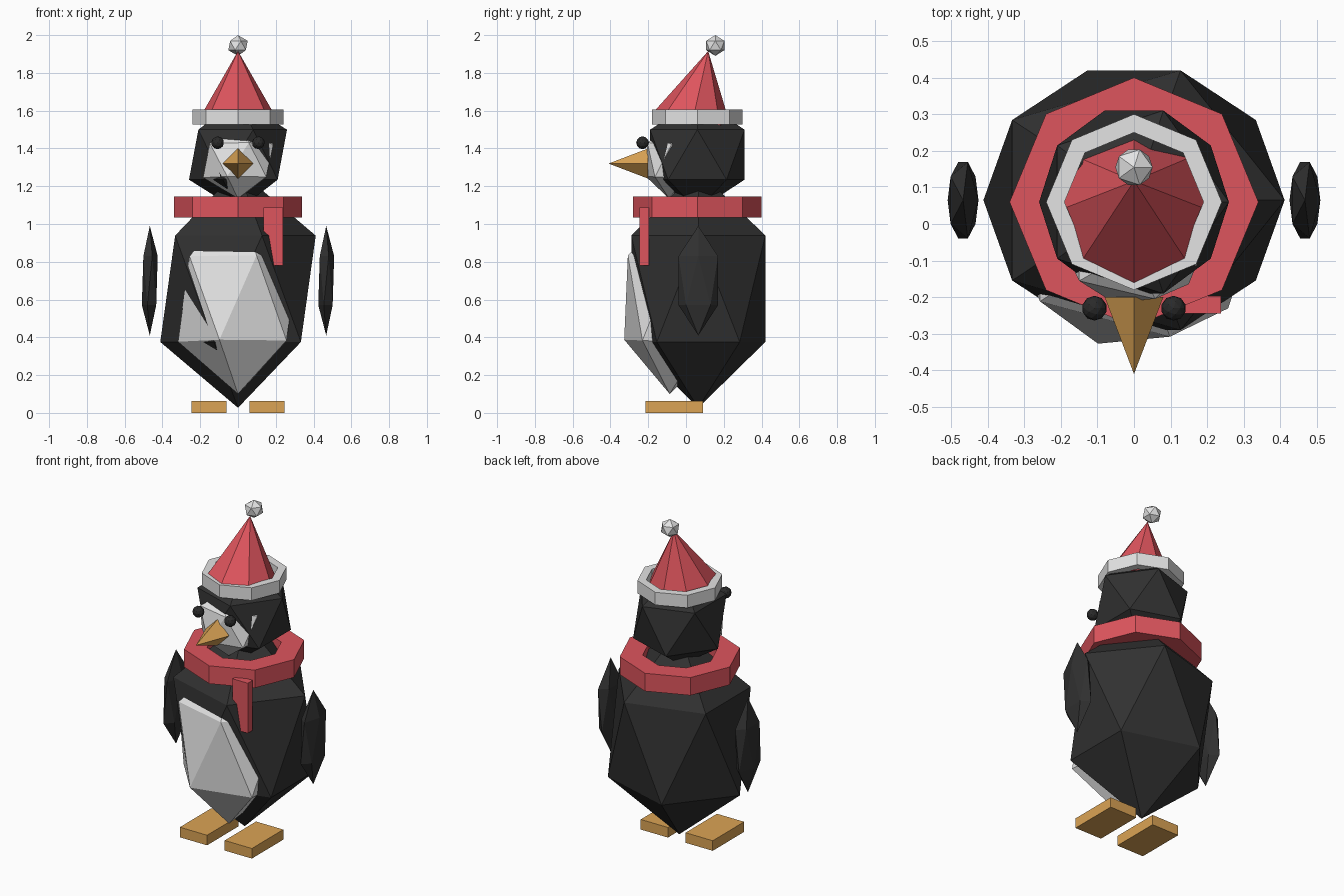
import bpy, bmesh
from math import sin, cos, pi

cube = bpy.data.objects.get("Cube")
if cube:
    bpy.data.objects.remove(cube, do_unlink=True)


def material(name, rgb):
    m = bpy.data.materials.new(name)
    m.use_nodes = True
    m.diffuse_color = (*rgb, 1)
    m.node_tree.nodes["Principled BSDF"].inputs["Base Color"].default_value = (*rgb, 1)
    return m


BLACK = material("charcoal", (0.03, 0.03, 0.03))
EYE = material("eye black", (0.023, 0.023, 0.023))
WHITE = material("soft white", (0.77, 0.77, 0.77))
RED = material("wool red", (0.73, 0.09, 0.11))
ORANGE = material("orange", (0.71, 0.37, 0.09))


def finish(name, mat):
    ob = bpy.context.object
    ob.name = ob.data.name = name
    ob.data.materials.append(mat)
    return ob


def blob(name, mat, loc, radii, tilt=0, detail=1):
    """Faceted ball, stretched to the given radii."""
    bpy.ops.mesh.primitive_ico_sphere_add(subdivisions=detail, radius=1, location=loc,
                                          rotation=(tilt, 0, 0))
    bpy.context.object.scale = radii
    return finish(name, mat)


def cone(name, mat, loc, sides, radius, depth, tilt):
    bpy.ops.mesh.primitive_cone_add(vertices=sides, radius1=radius, depth=depth,
                                    location=loc, rotation=(tilt, 0, 0))
    return finish(name, mat)


def box(name, mat, low, high):
    bpy.ops.mesh.primitive_cube_add(size=1, location=[(a + b) / 2 for a, b in zip(low, high)])
    bpy.context.object.scale = [b - a for a, b in zip(low, high)]
    return finish(name, mat)


def band(name, mat, y, z0, z1, inner, outer, sides=8):
    """Flat-sided ring with a rectangular section."""
    bm = bmesh.new()
    section = [(inner, z0), (outer, z0), (outer, z1), (inner, z1)]
    rings = []
    for i in range(sides):
        a = 2 * pi * i / sides
        rings.append([bm.verts.new((r * cos(a), y + r * sin(a), z)) for r, z in section])
    for i, ring in enumerate(rings):
        after = rings[(i + 1) % sides]
        for j in range(4):
            k = (j + 1) % 4
            bm.faces.new((ring[j], after[j], after[k], ring[k]))
    bmesh.ops.recalc_face_normals(bm, faces=bm.faces)
    mesh = bpy.data.meshes.new(name)
    bm.to_mesh(mesh)
    bm.free()
    mesh.materials.append(mat)
    ob = bpy.data.objects.new(name, mesh)
    bpy.context.collection.objects.link(ob)
    return ob


# Body and head
blob("body", BLACK, (0, 0.065, 0.657), (0.46, 0.417, 0.63))
blob("belly", WHITE, (0, -0.065, 0.6), (0.355, 0.297, 0.5), tilt=-0.043)
blob("head", BLACK, (0, 0.06, 1.367), (0.29, 0.294, 0.296))
blob("face", WHITE, (0, -0.08, 1.335), (0.207, 0.152, 0.2), tilt=-0.05)
cone("beak", ORANGE, (0, -0.305, 1.32), 4, 0.08, 0.21, pi / 2)

# Paired parts
for side, s in (("left", 1), ("right", -1)):
    blob(side + "_eye", EYE, (s * 0.108, -0.23, 1.43), (0.034,) * 3, detail=2)
    blob(side + "_flipper", BLACK, (s * 0.467, 0.065, 0.7), (0.047, 0.123, 0.29))
    x0, x1 = sorted((s * 0.06, s * 0.245))
    box(side + "_foot", ORANGE, (x0, -0.215, 0), (x1, 0.09, 0.062))

# Scarf
band("scarf", RED, 0.06, 1.035, 1.145, 0.21, 0.34)
box("scarf_tail", RED, (0.135, -0.245, 0.78), (0.238, -0.197, 1.088))

# Hat, leaning back
cone("hat", RED, (0, 0.077, 1.735), 8, 0.207, 0.37, -0.22)
band("hat_brim", WHITE, 0.06, 1.527, 1.605, 0.19, 0.24)
blob("hat_pompom", WHITE, (0, 0.155, 1.945), (0.057, 0.057, 0.055))
